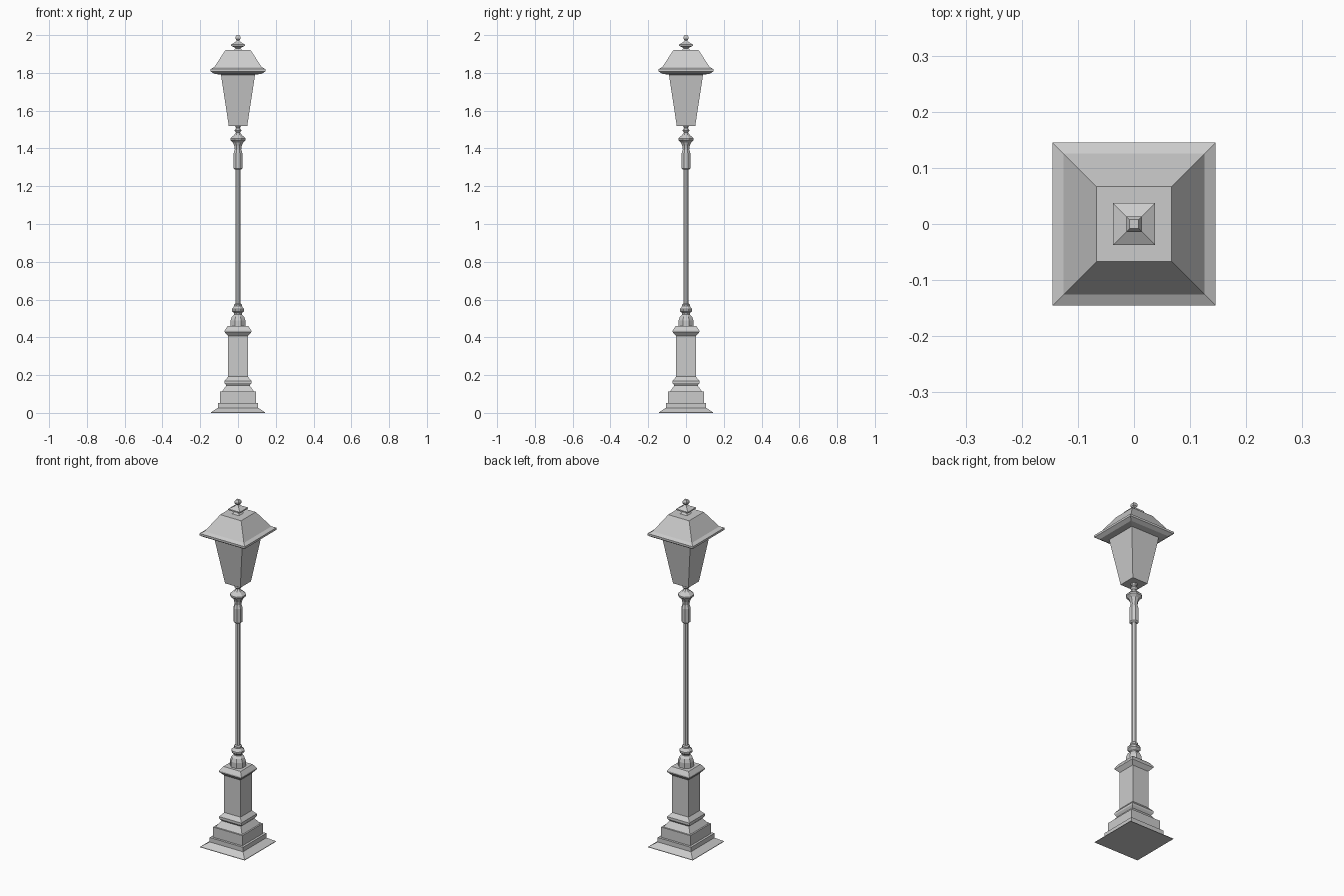
import bpy, bmesh, math


def turned(name, sides, profile):
    """Stack of regular polygons; profile = (flat-to-centre distance, z)."""
    bm = bmesh.new()
    rings = []
    for half, z in profile:
        r = half / math.cos(math.pi / sides)
        rings.append([bm.verts.new((r * math.cos((i + 0.5) * math.tau / sides),
                                    r * math.sin((i + 0.5) * math.tau / sides), z))
                      for i in range(sides)])
    for low, high in zip(rings, rings[1:]):
        for i in range(sides):
            j = (i + 1) % sides
            bm.faces.new((low[i], low[j], high[j], high[i]))
    bm.faces.new(rings[0][::-1])
    bm.faces.new(rings[-1])
    bmesh.ops.recalc_face_normals(bm, faces=bm.faces)
    mesh = bpy.data.meshes.new(name)
    bm.to_mesh(mesh)
    bm.free()
    ob = bpy.data.objects.new(name, mesh)
    bpy.context.collection.objects.link(ob)
    return ob


# Square stepped foot and pedestal
turned("foot", 4, [(0.143, 0), (0.143, 0.003), (0.107, 0.027), (0.107, 0.053),
                   (0.094, 0.053), (0.094, 0.112), (0.085, 0.112), (0.062, 0.145)])
turned("pedestal", 4, [(0.062, 0.145), (0.071, 0.158), (0.071, 0.17), (0.052, 0.192),
                       (0.052, 0.407), (0.071, 0.428), (0.071, 0.436), (0.055, 0.459)])

# Eight-sided neck and slender pole
turned("pole_neck", 8, [(0.039, 0.459), (0.039, 0.49), (0.032, 0.51), (0.02, 0.522),
                        (0.02, 0.528), (0.033, 0.54), (0.033, 0.55), (0.02, 0.565),
                        (0.02, 0.575), (0.013, 0.58)])
turned("pole", 8, [(0.013, 0.575), (0.013, 1.3)])

# Upper sleeve with ring and small knob
turned("pole_sleeve", 8, [(0.016, 1.288), (0.023, 1.295), (0.023, 1.375), (0.017, 1.395),
                          (0.02, 1.415), (0.027, 1.432), (0.04, 1.444), (0.04, 1.453),
                          (0.02, 1.472), (0.011, 1.485), (0.019, 1.495), (0.011, 1.508),
                          (0.018, 1.522)])

# Tapered lantern body
turned("lantern", 4, [(0.049, 1.52), (0.091, 1.795)])

# Roof with overhanging eaves
turned("roof", 4, [(0.09, 1.79), (0.125, 1.795), (0.145, 1.808), (0.145, 1.82),
                   (0.126, 1.83), (0.067, 1.92)])

# Stepped square finial
turned("finial", 4, [(0.022, 1.92), (0.013, 1.93), (0.022, 1.937), (0.037, 1.943),
                     (0.037, 1.95), (0.014, 1.963), (0.007, 1.972), (0.013, 1.98),
                     (0.013, 1.991), (0.008, 2.0)])
